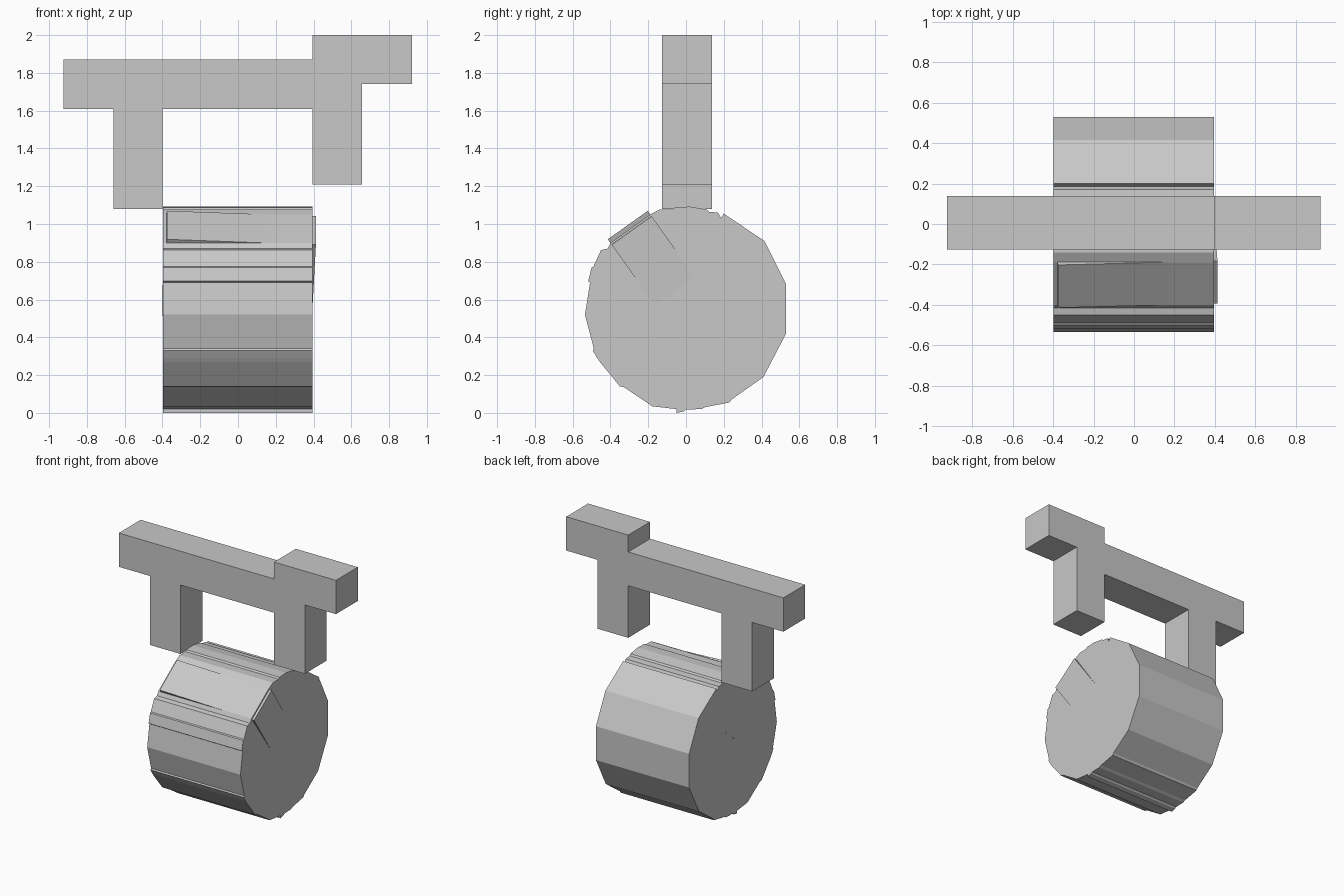
import bpy, bmesh, math
from mathutils import Matrix, Vector

if "Cube" in bpy.data.objects:
    bpy.data.objects.remove(bpy.data.objects["Cube"])

grey = bpy.data.materials.new("light_grey")
grey.diffuse_color = (0.58, 0.58, 0.58, 1)
grey.use_nodes = True
grey.node_tree.nodes["Principled BSDF"].inputs["Base Color"].default_value = grey.diffuse_color


def finish(name, bm):
    bmesh.ops.recalc_face_normals(bm, faces=bm.faces)
    mesh = bpy.data.meshes.new(name)
    bm.to_mesh(mesh)
    bm.free()
    mesh.materials.append(grey)
    obj = bpy.data.objects.new(name, mesh)
    bpy.context.collection.objects.link(obj)
    return obj


def extrude_profile(name, points, offset):
    """Solid made by sweeping a closed outline along an offset."""
    bm = bmesh.new()
    face = bm.faces.new([bm.verts.new(p) for p in points])
    result = bmesh.ops.extrude_face_region(bm, geom=[face], use_keep_orig=True)
    moved = [g for g in result["geom"] if isinstance(g, bmesh.types.BMVert)]
    bmesh.ops.translate(bm, verts=moved, vec=offset)
    return finish(name, bm)


# Stepped handle frame: crossbar, two posts and a raised right end
frame = [(-0.925, 1.61), (-0.66, 1.61), (-0.66, 1.08), (-0.40, 1.08),
         (-0.40, 1.61), (0.395, 1.61), (0.395, 1.21), (0.657, 1.21),
         (0.657, 1.74), (0.922, 1.74), (0.922, 2.0), (0.395, 2.0),
         (0.395, 1.87), (-0.925, 1.87)]
extrude_profile("handle_frame", [(x, -0.127, z) for x, z in frame], (0, 0.265, 0))

# Drum: clean facets at the back, small ragged steps elsewhere (y, z)
drum = [(0.53, 0.42), (0.53, 0.68), (0.415, 0.91), (0.20, 1.055),
        (0.186, 1.03), (0.17, 1.06), (0.12, 1.065), (0.11, 1.077),
        (0.02, 1.092), (-0.06, 1.088), (-0.07, 1.077), (-0.14, 1.077),
        (-0.19, 1.05), (-0.40, 0.90), (-0.415, 0.87), (-0.45, 0.862),
        (-0.49, 0.775), (-0.50, 0.77), (-0.518, 0.697), (-0.508, 0.69),
        (-0.535, 0.52), (-0.488, 0.34), (-0.494, 0.33), (-0.47, 0.29),
        (-0.456, 0.27), (-0.35, 0.14), (-0.33, 0.137), (-0.20, 0.05),
        (-0.18, 0.035), (-0.05, 0.02), (-0.05, 0.0), (-0.01, 0.008),
        (0.0, 0.018), (0.08, 0.02), (0.10, 0.03), (0.23, 0.055),
        (0.24, 0.07), (0.41, 0.19)]
extrude_profile("drum", [(-0.398, y, z) for y, z in drum], (0.793, 0, 0))

# Slightly tilted slab set into the upper front of the drum
bm = bmesh.new()
bmesh.ops.create_cube(bm, size=1)
bmesh.ops.transform(bm, verts=bm.verts, matrix=Matrix.Translation((0, 0, -0.25))
                    @ Matrix.Diagonal((0.79, 0.26, 0.5, 1)))
tilt = Matrix.Rotation(math.radians(35.5), 4, 'X') @ Matrix.Rotation(0.045, 4, 'Y')
bmesh.ops.transform(bm, verts=bm.verts,
                    matrix=Matrix.Translation(Vector((0.018, -0.298, 0.98))) @ tilt)
finish("tilted_slab", bm)
